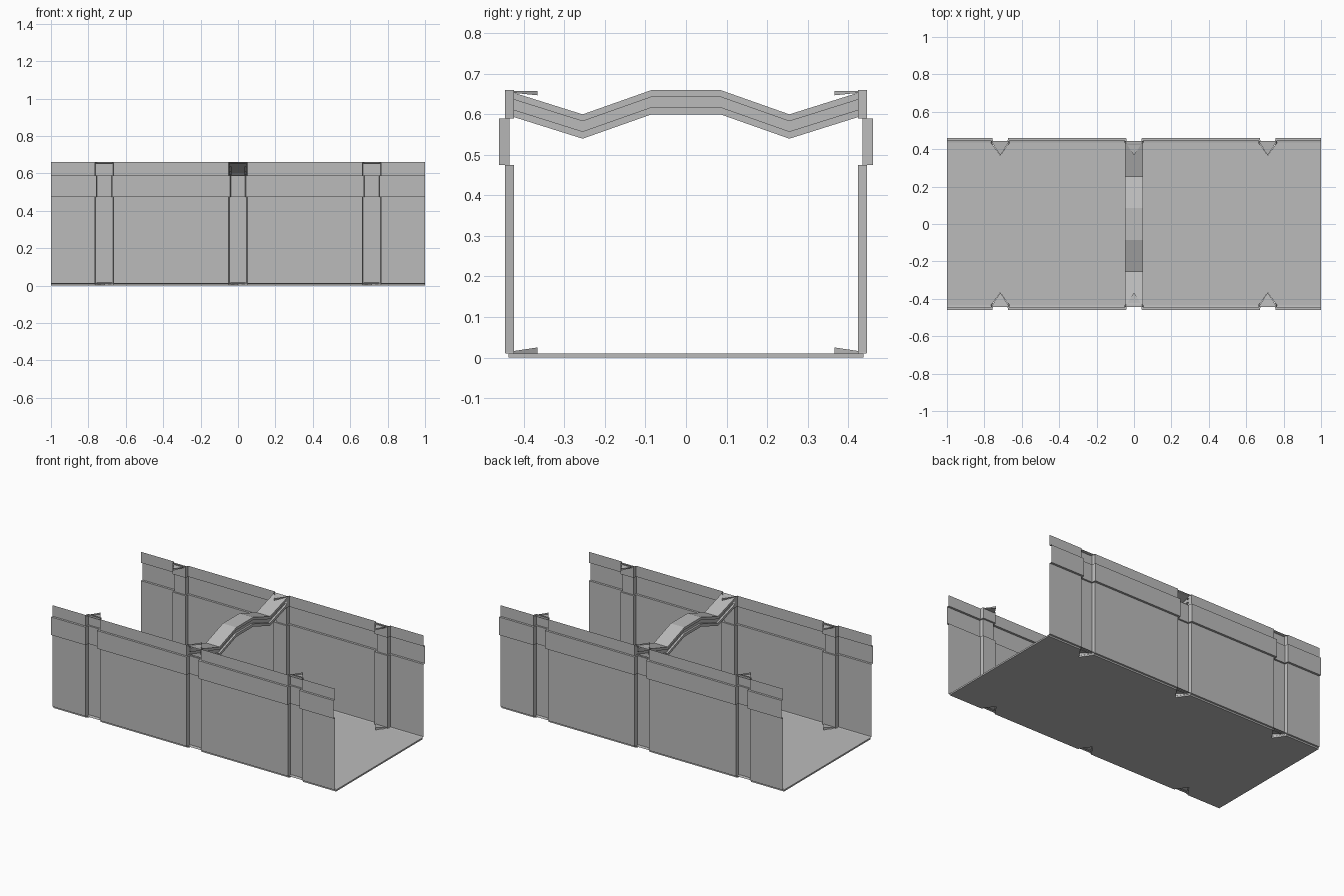
import bpy, bmesh

if "Cube" in bpy.data.objects:
    bpy.data.objects.remove(bpy.data.objects["Cube"])

GROOVES = (-0.715, 0.0, 0.715)   # x positions of the pressed grooves

metal = bpy.data.materials.new("grey_metal")
metal.diffuse_color = (0.5, 0.5, 0.5, 1)
metal.use_nodes = True
metal.node_tree.nodes["Principled BSDF"].inputs["Base Color"].default_value = metal.diffuse_color


def make(name, verts, faces):
    bm = bmesh.new()
    vs = [bm.verts.new(v) for v in verts]
    for f in faces:
        bm.faces.new([vs[i] for i in f])
    bmesh.ops.recalc_face_normals(bm, faces=bm.faces)
    me = bpy.data.meshes.new(name)
    bm.to_mesh(me)
    bm.free()
    me.materials.append(metal)
    ob = bpy.data.objects.new(name, me)
    bpy.context.collection.objects.link(ob)
    return ob


# Floor plate with V notches along both long edges
edge = [(-1.0, 0.438)]
for gx in GROOVES:
    edge += [(gx - 0.05, 0.438), (gx, 0.366), (gx + 0.05, 0.438)]
edge.append((1.0, 0.438))
outline = edge + [(-x, -y) for x, y in edge]
n = len(outline)
make("floor",
     [(x, y, z) for z in (0.0, 0.01) for x, y in outline],
     [list(range(n))[::-1], list(range(n, 2 * n))]
     + [(i, (i + 1) % n, n + (i + 1) % n, n + i) for i in range(n)])

# Side wall rows: height, outer y, groove y, groove half width
ROWS = [(0.01, 0.437, 0.425, 0.05), (0.012, 0.447, 0.425, 0.05),
        (0.475, 0.447, 0.425, 0.05), (0.475, 0.461, 0.436, 0.042),
        (0.59, 0.461, 0.436, 0.042), (0.59, 0.447, 0.425, 0.05),
        (0.66, 0.447, 0.425, 0.05)]


def row_points(z, outer, inner, hw):
    pts = [(-1.0, outer, z)]
    for gx in GROOVES:
        pts += [(gx - hw, outer, z), (gx - hw + 0.004, inner, z),
                (gx + hw - 0.004, inner, z), (gx + hw, outer, z)]
    return pts + [(1.0, outer, z)]


def wall(name, side):
    pts = [(x, side * y, z) for r in ROWS for x, y, z in row_points(*r)]
    m = len(pts) // len(ROWS)
    faces = []
    for r in range(len(ROWS) - 1):
        for c in range(m - 1):
            # the top of the middle groove is open where the brace enters
            if r == len(ROWS) - 2 and c == 6:
                continue
            a = r * m + c
            faces.append((a, a + 1, a + m + 1, a + m))
    make(name, pts, faces)


# Triangular pressed pocket: sloped face plus two V side walls
def pocket(name, gx, side, rim_z, edge_z, tip_z):
    plan = [(gx - 0.05, 0.445), (gx, 0.366), (gx + 0.05, 0.445)]
    slope = [(x, side * y, z) for (x, y), z in zip(plan, (edge_z, tip_z, edge_z))]
    rim = [(x, side * y, rim_z) for x, y in plan]
    make(name, slope + rim, [(0, 1, 2), (0, 1, 4, 3), (1, 2, 5, 4)])


for label, side in (("front", -1), ("back", 1)):
    wall(label + "_wall", side)
    for i, gx in enumerate(GROOVES):
        pocket(f"{label}_floor_pocket_{i}", gx, side, 0.01, 0.013, 0.025)
        pocket(f"{label}_rim_pocket_{i}", gx, side, 0.658, 0.655, 0.647)

# Bent cross brace: open tube with a channel along each side
half = [(0.048, 0.0), (0.048, -0.017), (0.036, -0.017),
        (0.036, -0.042), (0.048, -0.042), (0.048, -0.06)]
section = half + [(-x, z) for x, z in reversed(half)]
path = [(-0.43, 0.655), (-0.255, 0.60), (-0.085, 0.66),
        (0.085, 0.66), (0.255, 0.60), (0.43, 0.655)]
k = len(section)
make("cross_brace",
     [(x, y, z + dz) for y, z in path for x, dz in section],
     [(p * k + i, p * k + (i + 1) % k, (p + 1) * k + (i + 1) % k, (p + 1) * k + i)
      for p in range(len(path) - 1) for i in range(k)])
